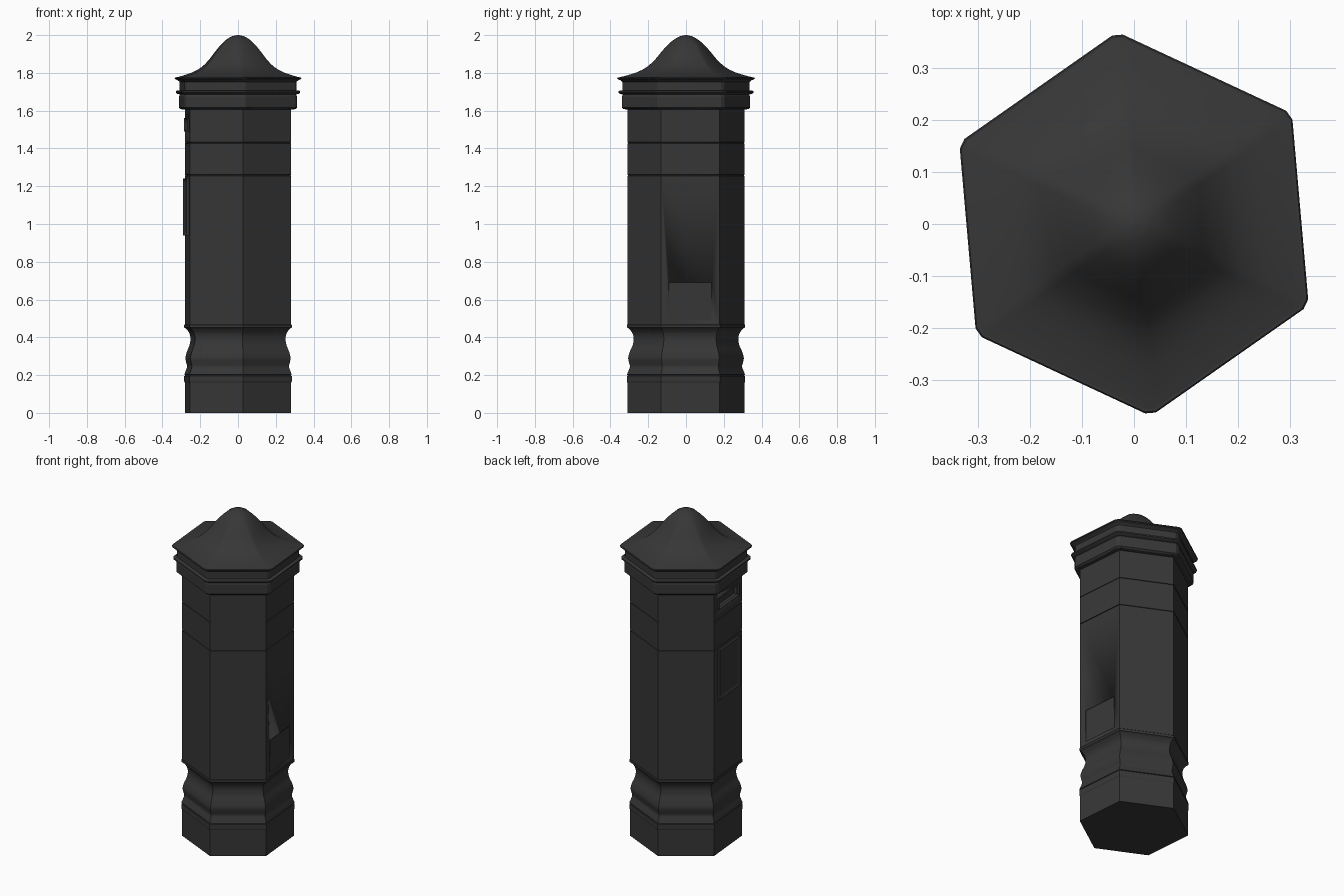
import bpy, bmesh
from math import radians, sin, cos, pi
from mathutils import Matrix, Vector

cube = bpy.data.objects.get("Cube")
if cube:
    bpy.data.objects.remove(cube)

iron = bpy.data.materials.new("dark_iron")
iron.use_nodes = True
COLOUR = (0.038, 0.038, 0.038, 1)
iron.diffuse_color = COLOUR
bsdf = iron.node_tree.nodes["Principled BSDF"]
bsdf.inputs["Base Color"].default_value = COLOUR
bsdf.inputs["Roughness"].default_value = 0.7

TURN = radians(5)          # direction of the first hexagon face
R = 0.311                  # corner radius of the shaft
FLAT = R * cos(pi / 6)     # distance from axis to a shaft face


def finish(name, bm, angle=25):
    bmesh.ops.recalc_face_normals(bm, faces=bm.faces)
    mesh = bpy.data.meshes.new(name)
    bm.to_mesh(mesh)
    bm.free()
    mesh.materials.append(iron)
    ob = bpy.data.objects.new(name, mesh)
    bpy.context.collection.objects.link(ob)
    bpy.ops.object.select_all(action="DESELECT")
    ob.select_set(True)
    bpy.context.view_layer.objects.active = ob
    bpy.ops.object.shade_smooth_by_angle(angle=radians(angle))
    return ob


def curve_through(pts, steps=4):
    """Smooth curve through profile points."""
    p = [Vector(q) for q in pts]
    p = [p[0]] + p + [p[-1]]
    out = []
    for a, b, c, d in zip(p, p[1:], p[2:], p[3:]):
        for i in range(steps):
            t = i / steps
            out.append(tuple(0.5 * (2 * b + (c - a) * t + (2 * a - 5 * b + 4 * c - d) * t**2
                                    + (3 * b - a - 3 * c + d) * t**3)))
    return out + [tuple(p[-1])]


def hex_ring(radius, z, cut):
    corners = [Vector((radius * cos(TURN + pi / 6 + k * pi / 3),
                       radius * sin(TURN + pi / 6 + k * pi / 3), z)) for k in range(6)]
    if not cut:
        return corners
    ring = []
    for k, c in enumerate(corners):
        for other in (corners[k - 1], corners[(k + 1) % 6]):
            ring.append(c.lerp(other, min(cut / radius, 0.3)))
    return ring


def hex_loft(name, profile, cut=0.0, angle=25):
    """Hexagonal body following a list of (corner radius, height)."""
    bm = bmesh.new()
    rings = [[bm.verts.new(v) for v in hex_ring(r, z, cut)] for r, z in profile]
    n = len(rings[0])
    for low, high in zip(rings, rings[1:]):
        for i in range(n):
            j = (i + 1) % n
            bm.faces.new((low[i], low[j], high[j], high[i]))
    bm.faces.new(rings[0][::-1])
    bm.faces.new(rings[-1])
    return finish(name, bm, angle)


def face_block(name, side, out, width, z, inset=0, sink=0):
    """Block on one shaft face; out and z are (from, to) ranges."""
    bm = bmesh.new()
    bmesh.ops.create_cube(bm, size=1)
    bm.normal_update()
    bmesh.ops.scale(bm, vec=(out[1] - out[0], width, z[1] - z[0]), verts=bm.verts)
    bmesh.ops.translate(bm, vec=(FLAT + sum(out) / 2, 0, sum(z) / 2), verts=bm.verts)
    if inset:
        front = [f for f in bm.faces if f.normal.x > 0.9]
        bmesh.ops.inset_region(bm, faces=front, thickness=inset, use_even_offset=True)
        bmesh.ops.translate(bm, vec=(-sink, 0, 0), verts=front[0].verts)
    bmesh.ops.transform(bm, matrix=Matrix.Rotation(TURN + side * pi / 3, 4, "Z"), verts=bm.verts)
    return finish(name, bm)


def carve(target, cutter):
    cutter.hide_render = True
    mod = target.modifiers.new("carve", "BOOLEAN")
    mod.operation, mod.solver, mod.object = "DIFFERENCE", "EXACT", cutter
    bpy.context.view_layer.objects.active = target
    bpy.ops.object.modifier_apply(modifier=mod.name)
    bpy.data.objects.remove(cutter)


# Plinth with moulded waist
moulding = curve_through([(0.314, 0.202), (0.306, 0.222), (0.298, 0.245), (0.303, 0.268),
                          (0.307, 0.292), (0.298, 0.325), (0.283, 0.36), (0.278, 0.395),
                          (0.286, 0.425), (0.306, 0.448)])
hex_loft("plinth", [(R, 0), (R, 0.16), (0.314, 0.165), (0.314, 0.195), (0.309, 0.197),
                    (0.309, 0.2)] + moulding + [(0.314, 0.452), (0.314, 0.465), (R, 0.468)])

# Shaft with two fine seams
seams = []
for z in (1.258, 1.43):
    seams += [(R, z - 0.003), (R - 0.004, z - 0.002), (R - 0.004, z + 0.002), (R, z + 0.003)]
shaft = hex_loft("shaft", [(R, 0.466)] + seams + [(R, 1.63)])

# Recessed hatch low on the left face
carve(shaft, face_block("hatch_cutter", 0, (-0.006, 0.05), 0.226, (0.49, 0.69)))

# Posting slot and notice frame on the right face
carve(shaft, face_block("slot_cutter", 3, (-0.035, 0.05), 0.2, (1.5, 1.55)))
face_block("slot_frame", 3, (-0.034, 0.008), 0.22, (1.49, 1.56), 0.014, 0.025)
face_block("notice_frame", 3, (-0.01, 0.013), 0.226, (0.94, 1.24), 0.015, 0.007)

# Cornice with two projecting rims
hex_loft("cornice", [(0.3, 1.605), (0.336, 1.608), (0.346, 1.616), (0.346, 1.675), (0.34, 1.685),
                     (0.358, 1.69), (0.364, 1.695), (0.364, 1.703), (0.356, 1.707),
                     (0.343, 1.708), (0.343, 1.752), (0.352, 1.76), (0.368, 1.767),
                     (0.371, 1.772), (0.368, 1.776), (0.33, 1.777)], cut=0.012)

# Bell-shaped roof
bell = curve_through([(0.368, 1.775), (0.325, 1.785), (0.265, 1.804), (0.215, 1.83),
                      (0.172, 1.868), (0.135, 1.912), (0.1, 1.95), (0.068, 1.977),
                      (0.035, 1.994), (0.004, 2.0)])
hex_loft("roof", [(0.368, 1.77)] + bell, cut=0.012, angle=32)
